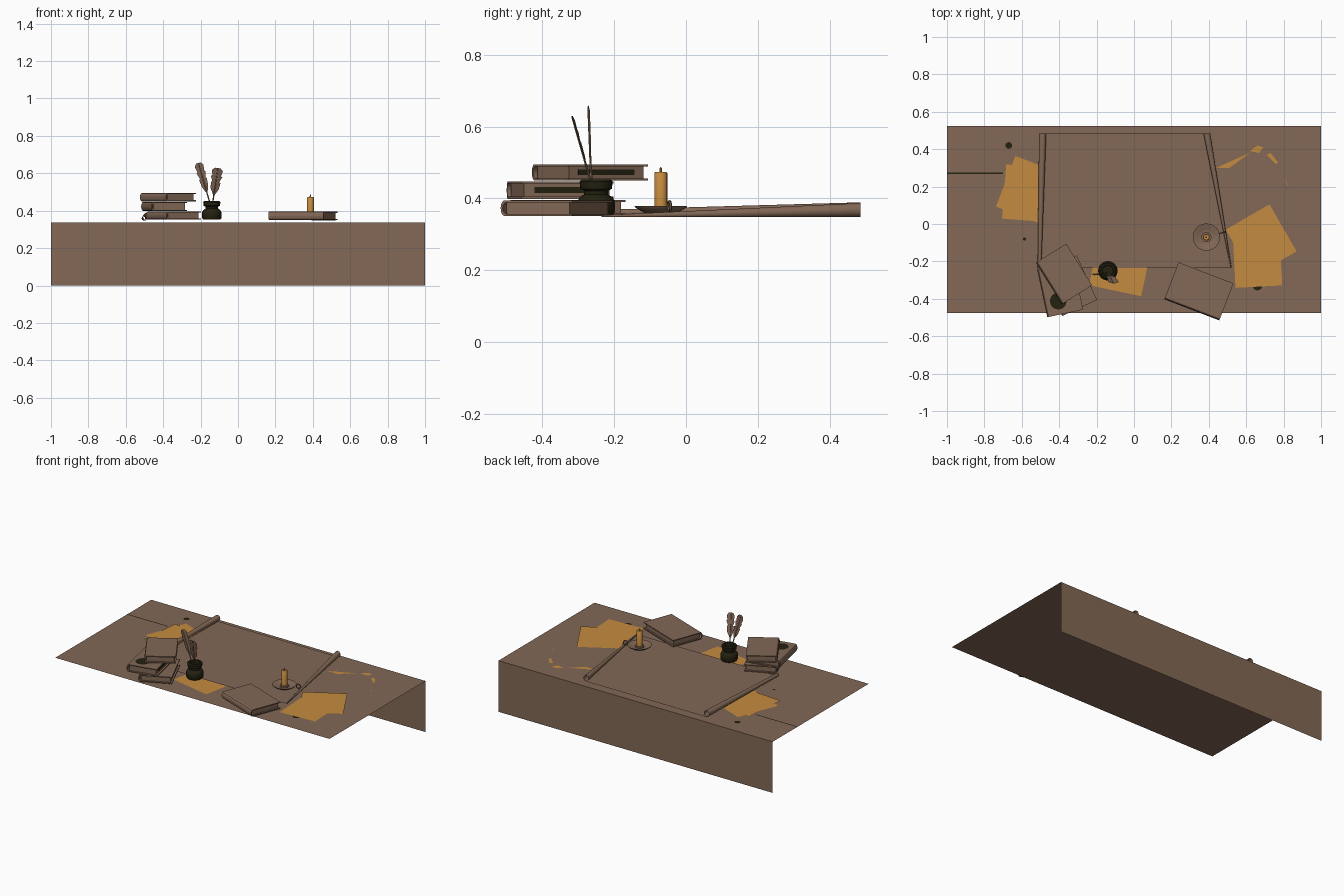
import bpy, bmesh, math
from math import sin, cos, pi, radians
from mathutils import Matrix, Vector

cube = bpy.data.objects.get("Cube")
if cube:
    bpy.data.objects.remove(cube, do_unlink=True)

TOP = 0.337  # desk surface height


def material(name, rgb):
    m = bpy.data.materials.new(name)
    m.use_nodes = True
    m.diffuse_color = (*rgb, 1)
    m.node_tree.nodes["Principled BSDF"].inputs["Base Color"].default_value = (*rgb, 1)
    return m


BROWN = material("worn_brown", (0.225, 0.138, 0.092))
AMBER = material("amber_paper", (0.56, 0.26, 0.05))
INK = material("dark_ink", (0.017, 0.015, 0.005))


def finish(name, bm, mat, loc=(0, 0, 0), rot=0, smooth=False):
    me = bpy.data.meshes.new(name)
    bm.to_mesh(me)
    bm.free()
    me.materials.append(mat)
    ob = bpy.data.objects.new(name, me)
    ob.location = loc
    ob.rotation_euler.z = radians(rot)
    bpy.context.collection.objects.link(ob)
    if smooth:
        bpy.ops.object.select_all(action='DESELECT')
        ob.select_set(True)
        bpy.context.view_layer.objects.active = ob
        bpy.ops.object.shade_smooth_by_angle(angle=radians(40))
    return ob


def poly(bm, pts):
    return bm.faces.new([bm.verts.new(p) for p in pts])


def flat(name, pts, z, mat):
    bm = bmesh.new()
    poly(bm, [(x, y, z) for x, y in pts])
    return finish(name, bm, mat)


def box(bm, size, centre):
    bmesh.ops.create_cube(bm, size=1, matrix=Matrix.Translation(centre) @ Matrix.Diagonal((*size, 1)))


def lathe(name, profile, mat, loc, steps=24):
    bm = bmesh.new()
    vs = [bm.verts.new((r, 0, z)) for r, z in profile]
    es = [bm.edges.new(p) for p in zip(vs, vs[1:])]
    bmesh.ops.spin(bm, geom=vs + es, cent=(0, 0, 0), axis=(0, 0, 1), angle=2 * pi, steps=steps)
    bmesh.ops.remove_doubles(bm, verts=bm.verts, dist=0.0002)
    bmesh.ops.recalc_face_normals(bm, faces=bm.faces)
    return finish(name, bm, mat, loc, smooth=True)


# Desk top with one hanging back panel
bm = bmesh.new()
F, B = -0.475, 0.525
poly(bm, [(-1, F, TOP), (1, F, TOP), (1, B, TOP), (-1, B, TOP)])
poly(bm, [(1, B, 0), (-1, B, 0), (-1, B, TOP), (1, B, TOP)])
bmesh.ops.remove_doubles(bm, verts=bm.verts, dist=0.001)
finish("desk_top", bm, BROWN)


# Loose paper sheets: centre, width, depth, turn
sheets = [(0.66, -0.19, 0.25, 0.29, 3), (0.68, -0.088, 0.27, 0.29, 30),
          (-0.07, -0.21, 0.285, 0.30, -12),
          (-0.56, 0.163, 0.27, 0.29, -4.5), (-0.56, 0.18, 0.27, 0.29, -21)]
for i, (x, y, w, d, a) in enumerate(sheets):
    bm = bmesh.new()
    poly(bm, [(sx * w / 2, sy * d / 2, 0) for sx, sy in ((-1, -1), (1, -1), (1, 1), (-1, 1))])
    finish(f"paper_sheet_{i + 1}", bm, AMBER, (x, y, TOP + 0.003 + 0.001 * (i % 2)), a)

# Torn scraps on the back corner
scraps = [[(0.44, 0.30), (0.51, 0.30), (0.62, 0.38), (0.55, 0.35)],
          [(0.62, 0.39), (0.67, 0.38), (0.69, 0.41), (0.66, 0.42)],
          [(0.71, 0.37), (0.76, 0.32), (0.77, 0.33), (0.73, 0.38)],
          [(0.80, 0.25), (0.83, 0.20), (0.82, 0.21)]]
for i, pts in enumerate(scraps):
    flat(f"paper_scrap_{i + 1}", pts, TOP + 0.002, AMBER)


# Ink spots and a run of ink
def spot(name, x, y, z, r):
    flat(name, [(x + r * cos(k * pi / 8), y + r * sin(k * pi / 8)) for k in range(16)], z, INK)


spot("ink_spot_back", -0.67, 0.42, TOP + 0.002, 0.018)
spot("ink_spot_side", -0.585, -0.08, TOP + 0.002, 0.009)
spot("ink_spot_front", 0.66, -0.33, TOP + 0.002, 0.025)
spot("ink_spot_book", -0.405, -0.412, 0.4485, 0.045)
flat("ink_run", [(-1, 0.267), (-0.7, 0.267), (-0.7, 0.275), (-1, 0.275)], TOP + 0.002, INK)

# Large map with both side edges curled into tapering rolls
MZ = 0.348
BACK, FRONT = 0.485, -0.235
flat("map_sheet", [(-0.495, FRONT), (0.522, FRONT), (0.39, BACK), (-0.485, BACK)], MZ, BROWN)


def curl(name, side, back, front):
    bm = bmesh.new()
    rows = []
    for (x, r), y in ((back, BACK), (front, FRONT)):
        row = []
        for k in range(19):
            a = k / 18 * 2.1 * pi
            rr = r * (1 - 0.25 * k / 18)
            row.append(bm.verts.new((x + side * rr * sin(a), y, MZ + r - rr * cos(a))))
        rows.append(row)
    for k in range(18):
        bm.faces.new((rows[0][k], rows[0][k + 1], rows[1][k + 1], rows[1][k]))
    finish(name, bm, BROWN, smooth=True)


curl("map_curl_right", -1, (-0.487, 0.022), (-0.505, 0.011))
curl("map_curl_left", 1, (0.388, 0.021), (0.519, 0.003))


# Books: wrapped cover with rounded spine, page block inside
def book(name, x, y, z, w, d, t, rot, stained=False):
    c = 0.006
    bm = bmesh.new()

    def side(r, inset):
        arc = [(-w / 2 + 0.012 - 0.012 * sin(k * pi / 6) + inset, t / 2 - r * cos(k * pi / 6)) for k in range(7)]
        return [(w / 2, t / 2 - r)] + arc + [(w / 2, t / 2 + r)]

    outline = side(t / 2, 0) + side(t / 2 - c, c)[::-1]
    face = poly(bm, [(px, -d / 2, pz) for px, pz in outline])
    ext = bmesh.ops.extrude_face_region(bm, geom=[face])
    bmesh.ops.translate(bm, vec=(0, d, 0), verts=[v for v in ext["geom"] if isinstance(v, bmesh.types.BMVert)])
    box(bm, (w - 0.024, d - 0.018, t - 2 * c), (0.002, 0, t / 2))
    bmesh.ops.recalc_face_normals(bm, faces=bm.faces)
    finish(name, bm, BROWN, (x, y, z), rot)
    if stained:
        bm = bmesh.new()
        box(bm, (0.002, d * 0.7, t * 0.35), (w / 2 - 0.009, 0, t / 2))
        finish(name + "_ink_stain", bm, INK, (x, y, z), rot)


book("book_bottom", -0.345, -0.33, 0.352, 0.205, 0.262, 0.044, 24.6)
book("book_middle", -0.395, -0.35, 0.399, 0.196, 0.262, 0.048, 12, True)
book("book_top", -0.374, -0.267, 0.45, 0.19, 0.262, 0.045, 32, True)
book("book_single", 0.347, -0.36, 0.351, 0.212, 0.315, 0.044, 69)

# Inkwell
lathe("inkwell", [(0, 0), (0.046, 0), (0.052, 0.008), (0.052, 0.038), (0.046, 0.05), (0.034, 0.058),
                  (0.034, 0.068), (0.044, 0.074), (0.046, 0.094), (0.04, 0.1), (0.03, 0.1),
                  (0.028, 0.07), (0, 0.07)], INK, (-0.14, -0.25, 0.353))


# Feather quills: notched vane on a thin shaft
def quill(name, base, tip, half):
    base, tip = Vector(base), Vector(tip)
    axis = tip - base
    across = axis.cross(Vector((0, 1, 0))).normalized()
    edge = [(0.3, 0.15), (0.45, 0.7), (0.62, 0.85), (0.64, 0.6), (0.78, 1), (0.8, 0.75), (0.93, 0.95), (1, 0.5)]
    bm = bmesh.new()
    rows = [[bm.verts.new(base + axis * f + across * half * s * e + Vector((0, abs(s) * 0.005 * e, 0)))
             for s in (-1, 0, 1)] for f, e in edge]
    for a, b in zip(rows, rows[1:]):
        for k in (0, 1):
            bm.faces.new((a[k], a[k + 1], b[k + 1], b[k]))
    turn = axis.to_track_quat('Z', 'Y').to_matrix().to_4x4()
    bmesh.ops.create_cone(bm, cap_ends=True, segments=6, radius1=0.004, radius2=0.0015, depth=axis.length,
                          matrix=Matrix.Translation((base + tip) / 2) @ turn)
    finish(name, bm, BROWN)


quill("quill_tall", (-0.147, -0.262, 0.43), (-0.212, -0.273, 0.655), 0.025)
quill("quill_short", (-0.138, -0.258, 0.425), (-0.108, -0.318, 0.628), 0.031)

# Candle, its dish and ring handle
CX, CY = 0.387, -0.07
lathe("candle_dish", [(0, 0), (0.045, 0), (0.071, 0.016), (0.073, 0.02), (0.067, 0.02), (0.044, 0.007),
                      (0.027, 0.007), (0.027, 0.016), (0, 0.016)], BROWN, (CX, CY, 0.359))
lathe("candle", [(0.018, 0), (0.018, 0.096), (0.015, 0.1), (0, 0.097)], AMBER, (CX, CY, 0.374), 16)
lathe("wick", [(0.004, 0), (0.003, 0.016), (0, 0.018)], AMBER, (CX, CY, 0.469), 8)
bpy.ops.mesh.primitive_torus_add(major_segments=16, minor_segments=6, major_radius=0.013, minor_radius=0.004,
                                 location=(CX + 0.086, CY + 0.024, 0.379),
                                 rotation=(pi / 2, 0, radians(15)))
handle = bpy.context.object
handle.name = "dish_handle"
handle.data.materials.append(BROWN)
bpy.ops.object.shade_smooth_by_angle()
